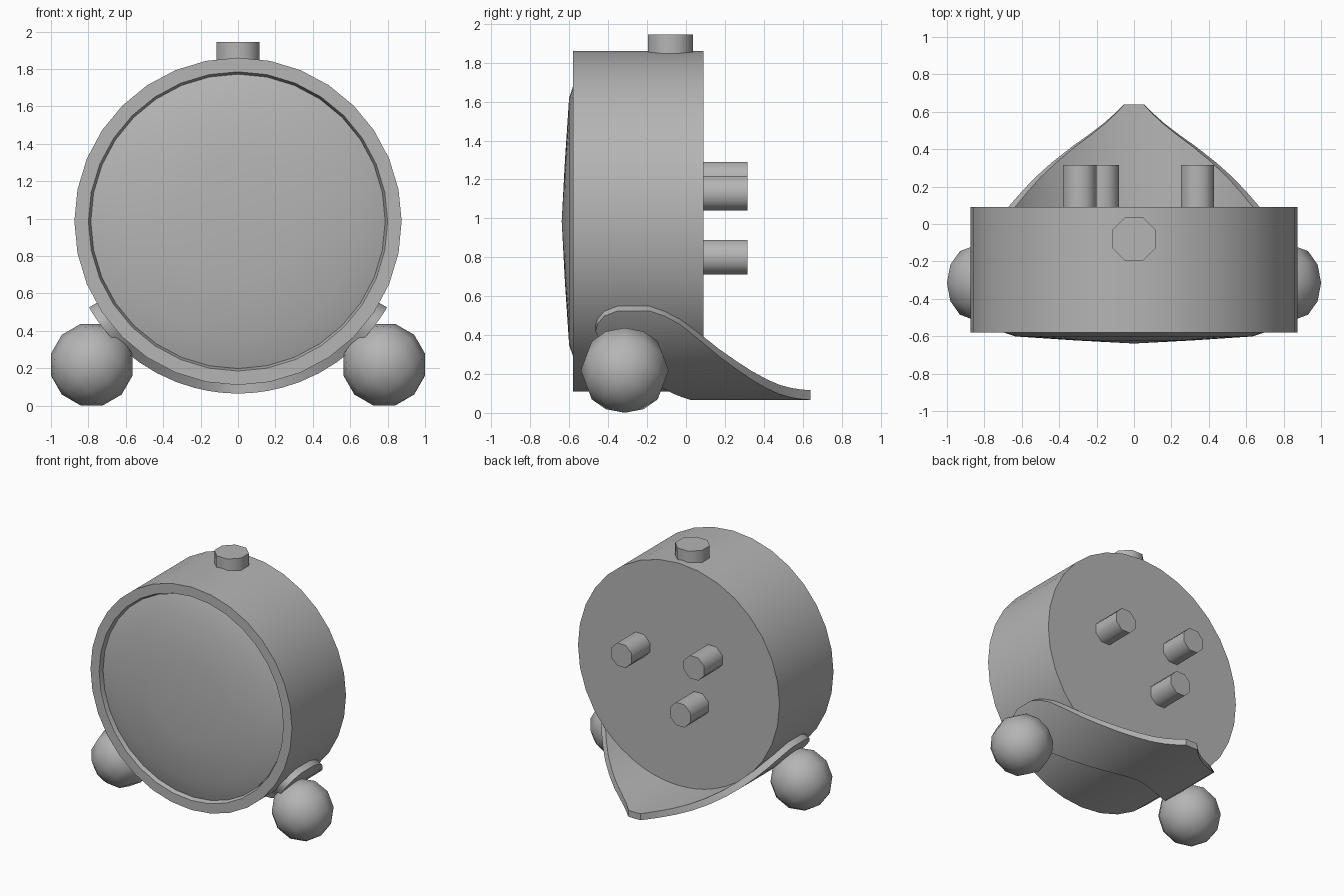
import bpy, bmesh
from math import sin, cos, pi, radians
from mathutils import Matrix, Vector

if "Cube" in bpy.data.objects:
    bpy.data.objects.remove(bpy.data.objects["Cube"])

CZ = 0.985  # height of the clock axis

# Dark grey used for every part
GREY = bpy.data.materials.new("dark_grey")
GREY.diffuse_color = (0.46, 0.46, 0.46, 1)
GREY.use_nodes = True
GREY.node_tree.nodes["Principled BSDF"].inputs["Base Color"].default_value = GREY.diffuse_color


def finish(name, bm, angle=50):
    bmesh.ops.remove_doubles(bm, verts=bm.verts, dist=1e-5)
    bmesh.ops.recalc_face_normals(bm, faces=bm.faces)
    me = bpy.data.meshes.new(name)
    bm.to_mesh(me)
    bm.free()
    me.materials.append(GREY)
    ob = bpy.data.objects.new(name, me)
    bpy.context.collection.objects.link(ob)
    bpy.ops.object.select_all(action='DESELECT')
    ob.select_set(True)
    bpy.context.view_layer.objects.active = ob
    bpy.ops.object.shade_smooth_by_angle(angle=radians(angle))
    return ob


def lathe_y(name, profile, n=32):
    """Turn (radius, y) points around the clock axis."""
    bm = bmesh.new()
    rings = [[bm.verts.new((r * sin(2 * pi * i / n), y, CZ + r * cos(2 * pi * i / n)))
              for i in range(n)] if r else [bm.verts.new((0, y, CZ))]
             for r, y in profile]
    for a, b in zip(rings, rings[1:]):
        for i in range(n):
            j = (i + 1) % n
            if len(a) == 1:
                bm.faces.new((a[0], b[i], b[j]))
            elif len(b) == 1:
                bm.faces.new((a[i], a[j], b[0]))
            else:
                bm.faces.new((a[i], a[j], b[j], b[i]))
    return finish(name, bm, 30)


def peg(name, centre, apothem, depth, axis):
    """Octagonal peg along axis, a flat side facing sideways."""
    bm = bmesh.new()
    mat = (Matrix.Translation(centre)
           @ Vector((0, 0, 1)).rotation_difference(Vector(axis)).to_matrix().to_4x4()
           @ Matrix.Rotation(pi / 8, 4, 'Z'))
    r = apothem / cos(pi / 8)
    bmesh.ops.create_cone(bm, cap_ends=True, segments=8, radius1=r, radius2=r,
                          depth=depth, matrix=mat)
    return finish(name, bm)


# Clock case with recessed front, and the domed face
lathe_y("case", [(0, 0.09), (0.875, 0.09), (0.875, -0.58), (0.80, -0.58),
                 (0.787, -0.545), (0.787, -0.53), (0, -0.53)])
lathe_y("face_dome", [(0.787, -0.55), (0.635, -0.601), (0.32, -0.622), (0, -0.639)])

# Top button and the three rear knobs
peg("top_button", (0, -0.08, 1.885), 0.116, 0.12, (0, 0, 1))
for i, (x, z) in enumerate([(0.34, 1.13), (-0.29, 1.20), (-0.17, 0.80)]):
    peg(f"rear_knob_{i + 1}", (x, 0.195, z), 0.089, 0.24, (0, 1, 0))

# Ball feet, poles pointing away from the case
for side, sx in (("right", 1), ("left", -1)):
    bm = bmesh.new()
    rot = Vector((0, 0, 1)).rotation_difference(Vector((sx, 0, -1))).to_matrix().to_4x4()
    bmesh.ops.create_uvsphere(bm, u_segments=12, v_segments=6, radius=0.226,
                              matrix=Matrix.Translation((sx * 0.782, -0.315, 0.219)) @ rot)
    finish(f"foot_{side}", bm)

# Curved stand hugging the case: angle from bottom, front edge y, back edge y
half = [(0, 0.03, 0.64), (3.4, 0.025, 0.64), (6.5, 0.01, 0.59), (10, -0.015, 0.54),
        (15, -0.06, 0.48), (21, -0.12, 0.415), (28, -0.20, 0.335), (35, -0.285, 0.25),
        (41, -0.365, 0.17), (47, -0.435, 0.09), (52, -0.465, 0.015), (55, -0.455, -0.035),
        (58, -0.42, -0.11), (60, -0.35, -0.19)]
columns = [(-a, f, b) for a, f, b in reversed(half[1:])] + half
bm = bmesh.new()
loops = []
for a, f, b in columns:
    s, c = sin(radians(a)), cos(radians(a))
    loops.append([bm.verts.new((r * s, y, CZ - r * c))
                  for r, y in ((0.92, f), (0.92, b), (0.87, b), (0.87, f))])
for p, q in zip(loops, loops[1:]):
    for k in range(4):
        m = (k + 1) % 4
        bm.faces.new((p[k], p[m], q[m], q[k]))
bm.faces.new(loops[0])
bm.faces.new(loops[-1])
finish("stand", bm, 40)
